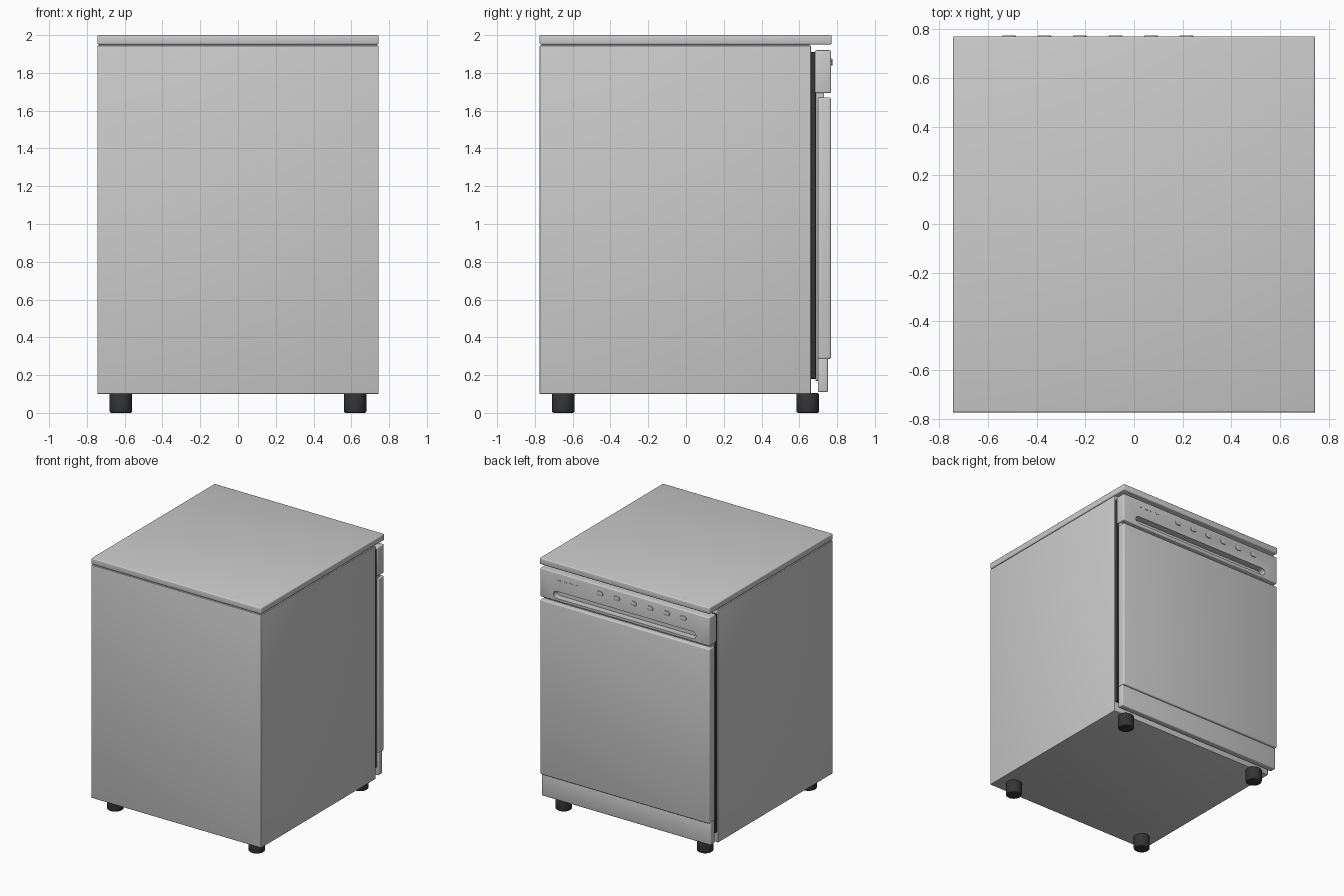
import bpy, math

if "Cube" in bpy.data.objects:
    bpy.data.objects.remove(bpy.data.objects["Cube"])


def material(name, c):
    m = bpy.data.materials.new(name)
    m.diffuse_color = (c, c, c * 1.04, 1)
    m.use_nodes = True
    m.node_tree.nodes["Principled BSDF"].inputs["Base Color"].default_value = m.diffuse_color
    return m


RUBBER = material("rubber", 0.035)


def finish(ob, name, bevel=0.0, mat=None, segments=3):
    """Name, bevel and smooth a part."""
    ob.name = name
    if bevel:
        b = ob.modifiers.new("bevel", 'BEVEL')
        b.width, b.segments, b.limit_method = bevel, segments, 'ANGLE'
        apply(ob, b)
    if mat:
        ob.data.materials.append(mat)
    smooth(ob)
    return ob


def activate(ob):
    bpy.ops.object.select_all(action='DESELECT')
    ob.select_set(True)
    bpy.context.view_layer.objects.active = ob


def apply(ob, mod):
    activate(ob)
    bpy.ops.object.modifier_apply(modifier=mod.name)


def smooth(ob):
    activate(ob)
    bpy.ops.object.shade_smooth_by_angle(angle=math.radians(35))


def box(name, x, y, z, bevel=0.0, mat=None):
    """Box from (min, max) ranges."""
    bpy.ops.mesh.primitive_cube_add(size=1, location=[sum(r) / 2 for r in (x, y, z)])
    ob = bpy.context.object
    ob.scale = [r[1] - r[0] for r in (x, y, z)]
    bpy.ops.object.transform_apply(location=False, rotation=False, scale=True)
    return finish(ob, name, bevel, mat)


def pill(name, x, z, width, height, y0, y1, bevel=0.0, n=10):
    """Stadium outline in xz, extruded along y."""
    r = height / 2
    pts = []
    for side, start in ((1, -90), (-1, 90)):
        for i in range(n + 1):
            a = math.radians(start + 180 * i / n)
            pts.append((x + side * (width / 2 - r) + r * math.cos(a), z + r * math.sin(a)))
    k = len(pts)
    verts = [(px, y, pz) for y in (y0, y1) for px, pz in pts]
    faces = [list(range(k)), list(range(2 * k - 1, k - 1, -1))]
    faces += [(i, i + k, (i + 1) % k + k, (i + 1) % k) for i in range(k)]
    me = bpy.data.meshes.new(name)
    me.from_pydata(verts, [], faces)
    ob = bpy.data.objects.new(name, me)
    bpy.context.collection.objects.link(ob)
    return finish(ob, name, bevel, segments=2)


# Cabinet and worktop
W = (-0.745, 0.745)
box("cabinet", W, (-0.775, 0.661), (0.10, 1.945), 0.004)
box("worktop_core", (-0.735, 0.735), (-0.765, 0.655), (1.94, 1.955))
box("worktop", W, (-0.775, 0.771), (1.95, 2.0), 0.008)

# Door seal, liner and outer door skin
box("door_seal", (-0.735, 0.735), (0.659, 0.688), (0.18, 1.91), 0.004, RUBBER)
box("door_liner", (-0.73, 0.73), (0.686, 0.702), (0.17, 1.71), 0.003)
box("door_neck", (-0.73, 0.73), (0.69, 0.73), (1.65, 1.71))
box("door_panel", (-0.742, 0.742), (0.698, 0.768), (0.285, 1.67), 0.01)
box("kick_plate", (-0.742, 0.742), (0.698, 0.751), (0.11, 0.29), 0.008)

# Control panel with recessed handle slot
panel = box("control_panel", (-0.743, 0.743), (0.683, 0.768), (1.693, 1.92), 0.008)
cutter = pill("slot_cutter", 0, 1.745, 1.25, 0.056, 0.715, 0.80)
cutter.hide_render = True
cut = panel.modifiers.new("slot", 'BOOLEAN')
cut.operation, cut.solver, cut.object = 'DIFFERENCE', 'EXACT', cutter
apply(panel, cut)
bpy.data.objects.remove(cutter)
smooth(panel)

# Buttons and indicator bars
for i in range(6):
    pill(f"button_{i + 1}", 0.216 - 0.146 * i, 1.857, 0.056, 0.036, 0.76, 0.775, 0.003)
for i in range(4):
    pill(f"indicator_{i + 1}", 0.577 - 0.052 * i, 1.862, 0.03, 0.012, 0.76, 0.770, n=4)

# Feet
for x in (-0.62, 0.62):
    for y in (-0.65, 0.645):
        bpy.ops.mesh.primitive_cylinder_add(vertices=32, radius=0.06, depth=0.105,
                                            location=(x, y, 0.0525))
        finish(bpy.context.object, "foot", 0.01, RUBBER)
